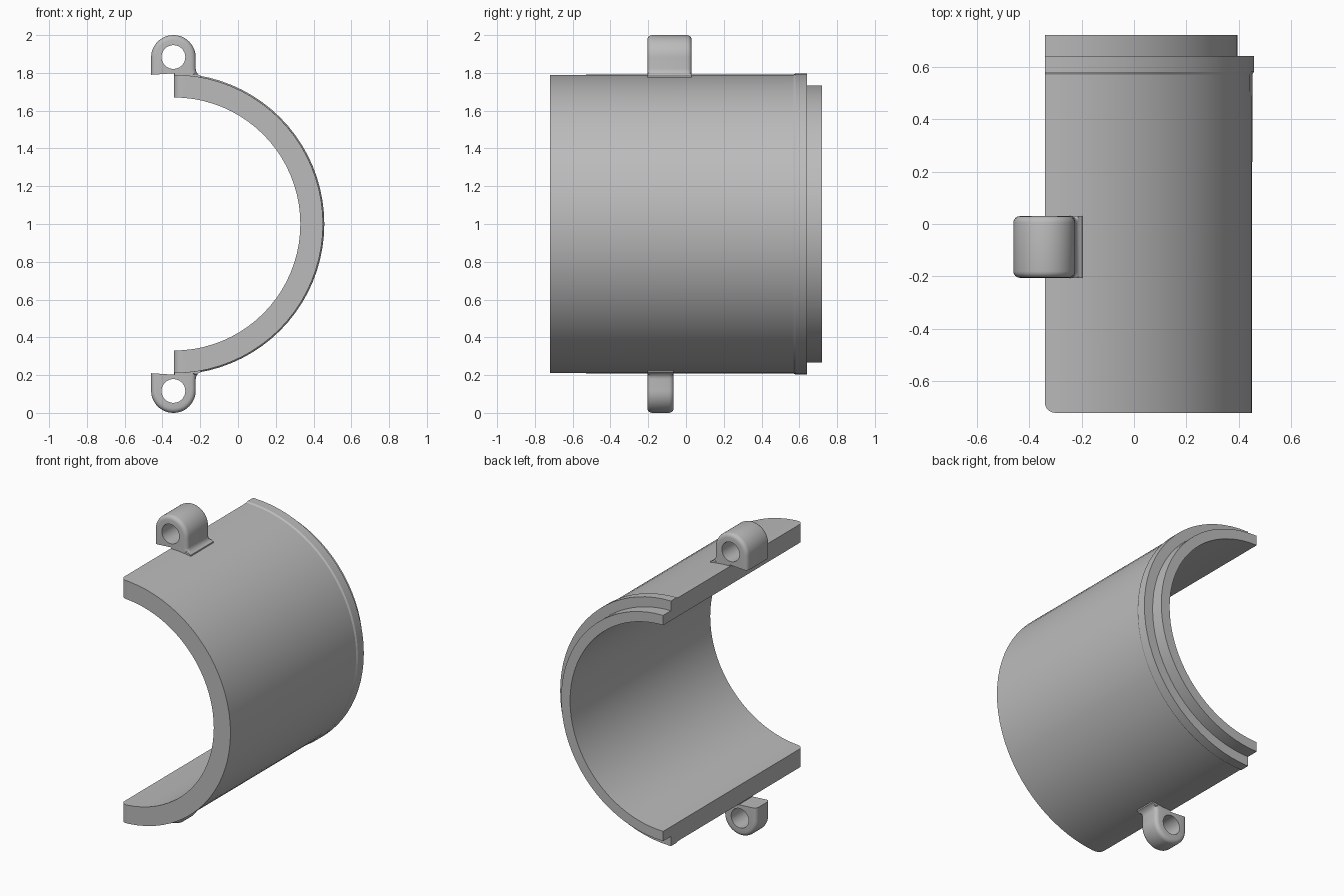
import bpy, bmesh
from math import pi, sin, cos, radians

old = bpy.data.objects.get("Cube")
if old:
    bpy.data.objects.remove(old, do_unlink=True)

grey = bpy.data.materials.new("plain grey")
grey.use_nodes = True
grey.diffuse_color = (0.5, 0.5, 0.5, 1)
grey.node_tree.nodes["Principled BSDF"].inputs["Base Color"].default_value = (0.5, 0.5, 0.5, 1)

CX, CZ = -0.34, 1.0      # axis of the half pipe
FRONT, BACK = -0.72, 0.72


def make_object(name, bm):
    bmesh.ops.recalc_face_normals(bm, faces=bm.faces)
    mesh = bpy.data.meshes.new(name)
    bm.to_mesh(mesh)
    bm.free()
    mesh.materials.append(grey)
    ob = bpy.data.objects.new(name, mesh)
    bpy.context.collection.objects.link(ob)
    return ob


def activate(ob):
    bpy.ops.object.select_all(action='DESELECT')
    ob.select_set(True)
    bpy.context.view_layer.objects.active = ob


def smooth(ob):
    activate(ob)
    bpy.ops.object.shade_smooth_by_angle(angle=radians(30))


# Half pipe: wall section (y, radius) with raised rim and spigot, swept 180 degrees
section = [(FRONT, 0.79), (0.57, 0.791), (0.58, 0.797), (0.64, 0.797),
           (0.64, 0.734), (BACK, 0.734), (BACK, 0.67), (FRONT, 0.67)]
STEPS = 40
bm = bmesh.new()
rings = []
for i in range(STEPS + 1):
    a = pi / 2 - pi * i / STEPS
    rings.append([bm.verts.new((CX + r * cos(a), y, CZ + r * sin(a))) for y, r in section])
n = len(section)
for lo, hi in zip(rings, rings[1:]):
    for j in range(n):
        k = (j + 1) % n
        bm.faces.new((lo[j], lo[k], hi[k], hi[j]))
bm.faces.new(rings[0])
bm.faces.new(rings[-1][::-1])

# Rounded front corners of the cut faces
corners = [e for e in bm.edges
           if all(abs(v.co.x - CX) < 1e-4 and abs(v.co.y - FRONT) < 1e-4 for v in e.verts)]
bmesh.ops.bevel(bm, geom=corners, offset=0.04, segments=5, profile=0.5, affect='EDGES')
smooth(make_object("half_pipe", bm))


# Hinge lugs: rounded tab with a foot blending into the wall and a pin hole
def lug(name, y0, y1, flip):
    lx, lz, r = -0.342, 1.882, 0.118
    profile = [(lx - r, 1.79)]
    profile += [(lx + r * cos(pi - pi * i / 24), lz + r * sin(pi - pi * i / 24)) for i in range(25)]
    fx, fz, fr = lx + r + 0.04, 1.822, 0.04
    for i in range(6):
        a = pi + radians(70) * i / 5
        profile.append((fx + fr * cos(a), fz + fr * sin(a)))
    profile += [(-0.19, 1.74), (-0.335, 1.76), (-0.335, 1.798)]

    def up(z):
        return 2 * CZ - z if flip else z

    bm = bmesh.new()
    face = bm.faces.new([bm.verts.new((x, y0, up(z))) for x, z in profile])
    ext = bmesh.ops.extrude_face_region(bm, geom=[face], use_keep_orig=True)
    for v in ext["geom"]:
        if isinstance(v, bmesh.types.BMVert):
            v.co.y = y1
    bmesh.ops.recalc_face_normals(bm, faces=bm.faces)
    rim = [e for e in bm.edges
           if abs(e.verts[0].co.y - e.verts[1].co.y) < 1e-5
           and max(up(v.co.z) for v in e.verts) > 1.8
           and min(up(v.co.z) for v in e.verts) > 1.765]
    bmesh.ops.bevel(bm, geom=rim, offset=0.025, segments=4, profile=0.5, affect='EDGES')
    ob = make_object(name, bm)

    # Pin hole
    bpy.ops.mesh.primitive_cylinder_add(vertices=32, radius=0.063, depth=1,
                                        location=(lx, (y0 + y1) / 2, up(1.884)),
                                        rotation=(pi / 2, 0, 0))
    cutter = bpy.context.object
    cutter.name = "pin_hole_cutter"
    cutter.hide_render = True
    cutter.data.materials.append(grey)
    mod = ob.modifiers.new("pin_hole", 'BOOLEAN')
    mod.operation = 'DIFFERENCE'
    mod.solver = 'EXACT'
    mod.object = cutter
    activate(ob)
    bpy.ops.object.modifier_apply(modifier=mod.name)
    bpy.data.objects.remove(cutter, do_unlink=True)
    smooth(ob)


lug("top_lug", -0.205, 0.03, False)
lug("bottom_lug", -0.205, -0.065, True)
